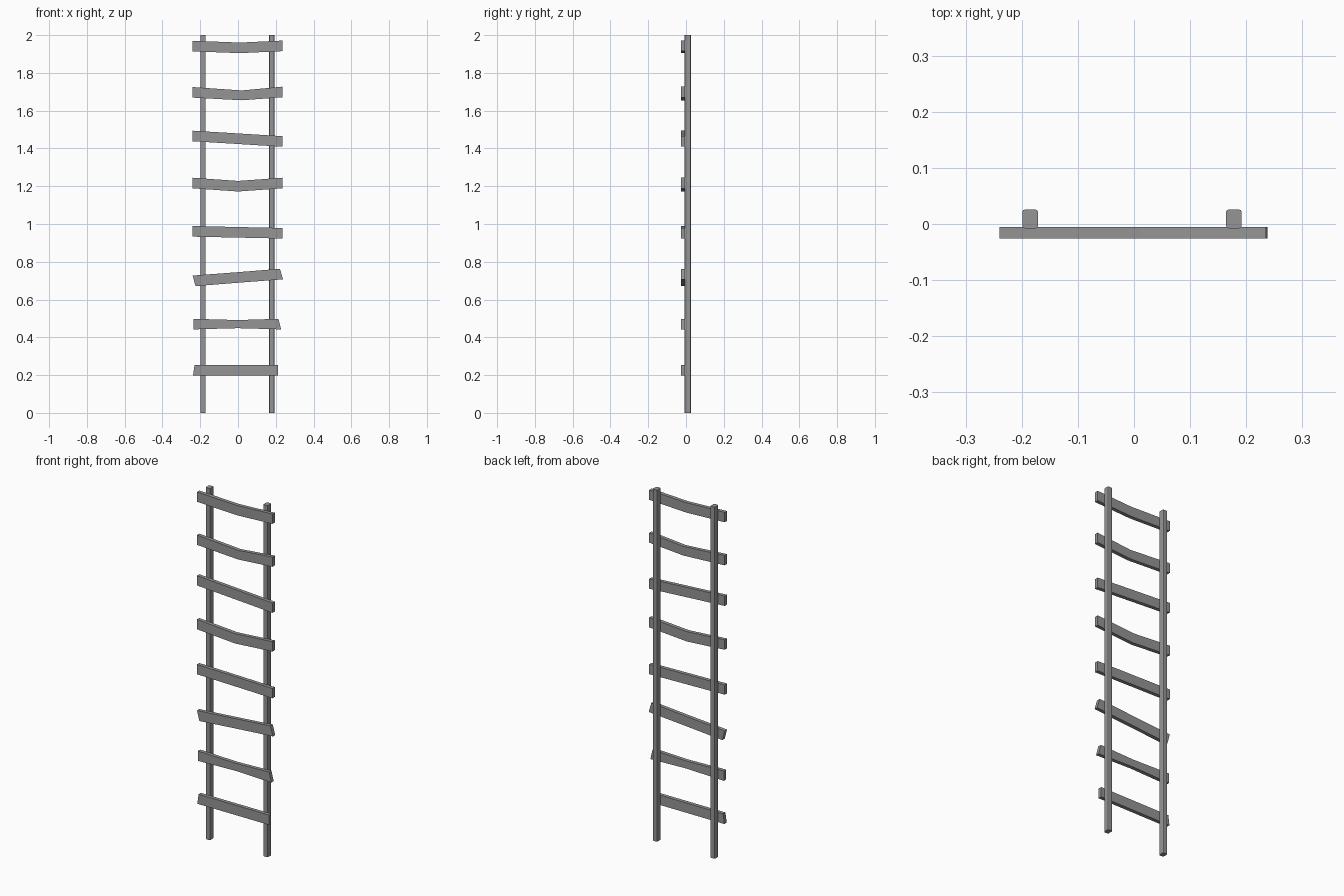
import bpy
import bmesh

cube = bpy.data.objects.get("Cube")
if cube:
    bpy.data.objects.remove(cube, do_unlink=True)

GREY = 0.3
material = bpy.data.materials.new("plain_grey")
material.use_nodes = True
material.diffuse_color = (GREY, GREY, GREY, 1)
material.node_tree.nodes["Principled BSDF"].inputs["Base Color"].default_value = (GREY, GREY, GREY, 1)


def add_object(name, bm):
    """Turn a bmesh into a named, coloured object in the scene."""
    bmesh.ops.recalc_face_normals(bm, faces=bm.faces)
    mesh = bpy.data.meshes.new(name)
    bm.to_mesh(mesh)
    bm.free()
    mesh.materials.append(material)
    obj = bpy.data.objects.new(name, mesh)
    bpy.context.collection.objects.link(obj)
    return obj


def make_rail(name, x):
    """Upright square pole with rounded long edges."""
    bm = bmesh.new()
    bmesh.ops.create_cube(bm, size=1)
    for v in bm.verts:
        v.co.x = x + v.co.x * 0.028
        v.co.y = 0.009 + v.co.y * 0.034
        v.co.z = (v.co.z + 0.5) * 2
    uprights = [e for e in bm.edges
                if abs(e.verts[0].co.z - e.verts[1].co.z) > 1]
    bmesh.ops.bevel(bm, geom=uprights, offset=0.005, segments=2,
                    profile=0.5, affect='EDGES')
    return add_object(name, bm)


def make_rung(name, left, right, middle):
    """Plank of two straight halves. Each station: top x, bottom x, centre z, height."""
    front, back = -0.026, -0.005
    bm = bmesh.new()
    rings = []
    for top_x, bottom_x, z, height in (left, middle, right):
        top, bottom = z + height / 2, z - height / 2
        corners = [(top_x, front, top), (top_x, back, top),
                   (bottom_x, back, bottom), (bottom_x, front, bottom)]
        rings.append([bm.verts.new(c) for c in corners])
    for a, b in zip(rings, rings[1:]):
        for i in range(4):
            j = (i + 1) % 4
            bm.faces.new((a[i], a[j], b[j], b[i]))
    bm.faces.new(rings[0])
    bm.faces.new(rings[-1])
    return add_object(name, bm)


# Uprights
make_rail("right_rail", -0.185)
make_rail("left_rail", 0.178)

# Rungs, bottom to top: z at both ends, sag and thinning at the bend, bend x
HEIGHT, END = 0.056, 0.235
rungs = [
    (0.225, 0.225, 0, 0, 0),
    (0.47, 0.47, 0, 0.013, 0),
    (0.699, 0.735, 0, 0, 0),
    (0.961, 0.951, 0, 0, 0),
    (1.217, 1.217, 0.017, 0, 0),
    (1.466, 1.437, 0, 0, 0),
    (1.697, 1.699, 0.017, 0.004, 0.02),
    (1.942, 1.943, 0.01, 0, 0.01),
]
# Skewed ends of the lower rungs: top and bottom x at each end
skewed = {
    0: ((-0.23, -0.238), (0.212, 0.212)),
    1: ((-END, -END), (0.214, 0.228)),
    2: ((-0.24, -0.225), (0.222, 0.238)),
}
for i, (z_start, z_end, sag, thin, bend) in enumerate(rungs):
    start, end = skewed.get(i, ((-0.24, -0.24), (END, END)))
    make_rung(f"rung_{i + 1}",
              (*start, z_start, HEIGHT),
              (*end, z_end, HEIGHT),
              (bend, bend, (z_start + z_end) / 2 - sag, HEIGHT - thin))
